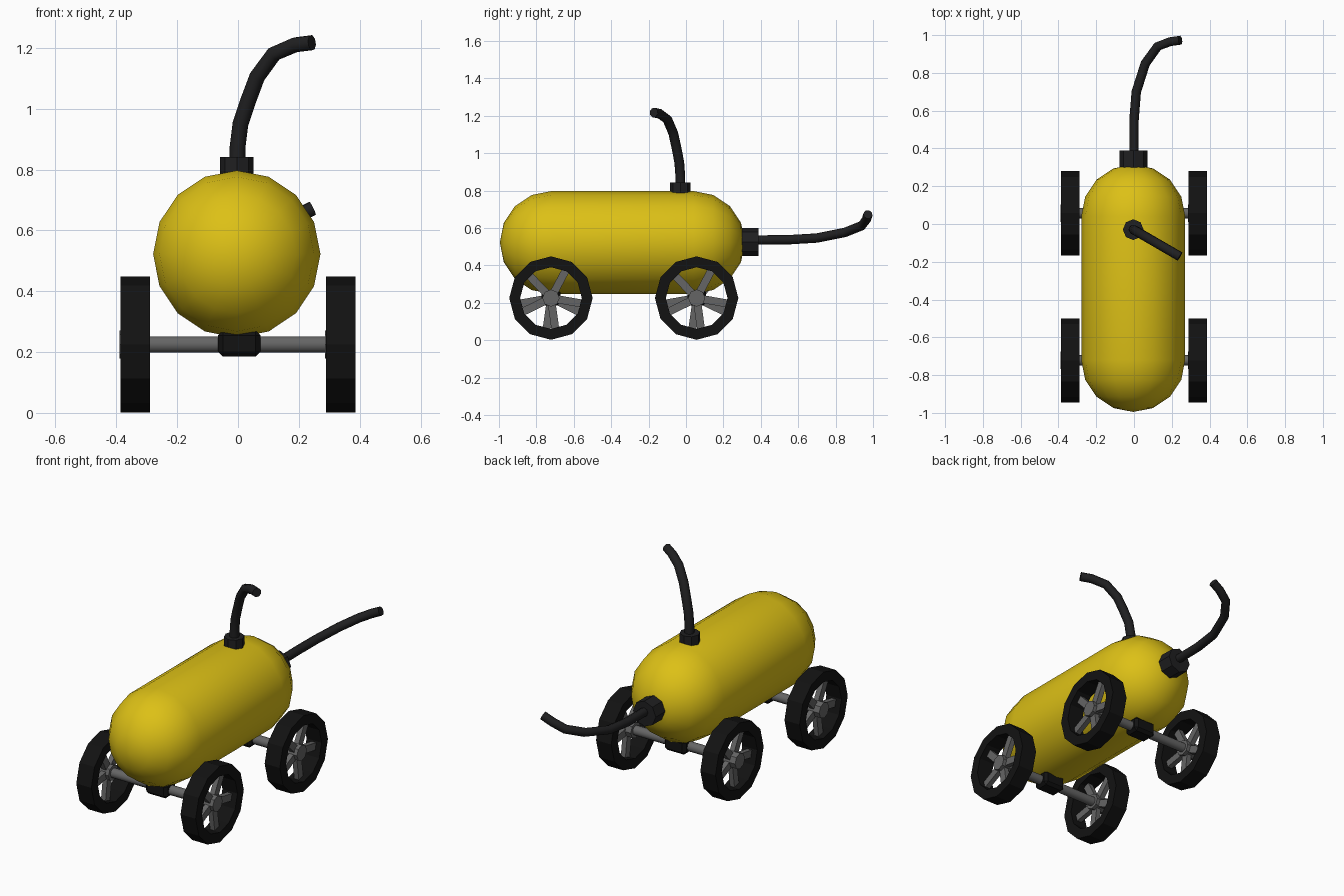
import bpy, bmesh
from math import sin, cos, pi, radians
from mathutils import Matrix, Vector

if "Cube" in bpy.data.objects:
    bpy.data.objects.remove(bpy.data.objects["Cube"])


def material(name, rgb):
    m = bpy.data.materials.new(name)
    m.diffuse_color = (*rgb, 1)
    m.use_nodes = True
    m.node_tree.nodes["Principled BSDF"].inputs["Base Color"].default_value = m.diffuse_color
    return m


YELLOW = material("yellow paint", (0.72, 0.53, 0.008))
RUBBER = material("black rubber", (0.006, 0.006, 0.006))
HOSE = material("dark hose", (0.014, 0.014, 0.015))
STEEL = material("dark steel", (0.13, 0.13, 0.13))


def finish(bm, name, mat, smooth=None):
    bmesh.ops.remove_doubles(bm, verts=bm.verts, dist=1e-5)
    bmesh.ops.recalc_face_normals(bm, faces=bm.faces)
    me = bpy.data.meshes.new(name)
    bm.to_mesh(me)
    bm.free()
    ob = bpy.data.objects.new(name, me)
    bpy.context.collection.objects.link(ob)
    me.materials.append(mat)
    if smooth:
        bpy.ops.object.select_all(action='DESELECT')
        ob.select_set(True)
        bpy.context.view_layer.objects.active = ob
        bpy.ops.object.shade_smooth_by_angle(angle=radians(smooth))
    return ob


def lathe(name, profile, n, axis, loc, mat, smooth=None, closed=False):
    """Revolve (radius, height) points around the given axis."""
    bm = bmesh.new()
    rings = []
    for r, h in profile:
        ring = []
        for i in range(n):
            a = 2 * pi * i / n
            u, v = r * cos(a), r * sin(a)
            p = {'X': (h, u, v), 'Y': (u, h, v), 'Z': (u, v, h)}[axis]
            ring.append(bm.verts.new(Vector(p) + Vector(loc)))
        rings.append(ring)
    pairs = list(zip(rings, rings[1:]))
    if closed:
        pairs.append((rings[-1], rings[0]))
    for a, b in pairs:
        for i in range(n):
            j = (i + 1) % n
            bm.faces.new((a[i], a[j], b[j], b[i]))
    return finish(bm, name, mat, smooth)


def rod(name, r, h0, h1, n, axis, loc, mat, smooth=None):
    return lathe(name, [(0, h0), (r, h0), (r, h1), (0, h1)], n, axis, loc, mat, smooth)


def hose(name, points, r):
    cu = bpy.data.curves.new(name, 'CURVE')
    cu.dimensions = '3D'
    cu.bevel_depth = r
    cu.bevel_resolution = 2
    cu.use_fill_caps = True
    sp = cu.splines.new('POLY')
    sp.points.add(len(points) - 1)
    for p, co in zip(sp.points, points):
        p.co = (*co, 1)
    ob = bpy.data.objects.new(name, cu)
    bpy.context.collection.objects.link(ob)
    cu.materials.append(HOSE)
    bpy.ops.object.select_all(action='DESELECT')
    ob.select_set(True)
    bpy.context.view_layer.objects.active = ob
    bpy.ops.object.convert(target='MESH')
    bpy.ops.object.shade_smooth_by_angle(angle=radians(50))


# Tank: capsule lying along y
R = 0.275
steps = [i * pi / 8 for i in range(5)]
front = [(R * sin(a), -0.72 - R * cos(a)) for a in steps]
back = [(R * sin(a), 0.04 + R * cos(a)) for a in reversed(steps)]
lathe("tank", front + back, 16, 'Y', (-0.004, 0, 0.522), YELLOW, 40)

# Wheels, axles and brackets
WZ = 0.225
for end, y in (("front", -0.722), ("back", 0.057)):
    rod(end + "_axle", 0.028, -0.33, 0.33, 10, 'X', (0, y, WZ), STEEL, 40)

    bm = bmesh.new()
    bmesh.ops.create_cube(bm, size=1, matrix=Matrix.Translation((0.004, y, 0.228))
                          @ Matrix.Diagonal((0.14, 0.1, 0.086, 1)))
    bmesh.ops.bevel(bm, geom=bm.edges[:], offset=0.016, segments=1, affect='EDGES')
    finish(bm, end + "_axle_bracket", RUBBER)

    for side, s in (("left", -1), ("right", 1)):
        name = f"{end}_{side}_"
        c = (s * 0.338, y, WZ)
        lathe(name + "tyre", [(0.165, -0.049), (0.223, -0.049), (0.223, 0.049), (0.165, 0.049)],
              12, 'X', c, RUBBER, closed=True)
        rod(name + "hub", 0.046, -0.052, 0.036, 8, 'X', c, STEEL)
        bm = bmesh.new()
        for k in range(5):
            # spoke bar from hub to tyre
            turn = Matrix.Rotation(2 * pi * k / 5 + s * radians(8), 4, 'X')
            bmesh.ops.create_cube(bm, size=1, matrix=Matrix.Translation(c) @ turn
                                  @ Matrix.Translation((0, 0, -0.1))
                                  @ Matrix.Diagonal((0.03, 0.042, 0.145, 1)))
        finish(bm, name + "spokes", STEEL)

# Top collar and hose
rod("top_collar", 0.055, 0.76, 0.842, 8, 'Z', (-0.004, -0.03, 0), HOSE)
top = [(0, 0.8), (0, 0.87), (0.01, 0.95), (0.035, 1.025), (0.065, 1.105),
       (0.12, 1.18), (0.19, 1.21), (0.245, 1.217)]
hose("top_hose", [(x - 0.002, -0.03 - 0.58 * x, z) for x, z in top], 0.026)

# Rear collar and hose
rod("rear_collar", 0.074, 0.285, 0.388, 8, 'Y', (-0.002, 0, 0.525), HOSE)
hose("rear_hose", [(0, 0.35, 0.535), (0, 0.55, 0.537), (0.012, 0.70, 0.546),
                   (0.06, 0.85, 0.576), (0.125, 0.94, 0.612),
                   (0.19, 0.965, 0.646), (0.245, 0.973, 0.672)], 0.025)
